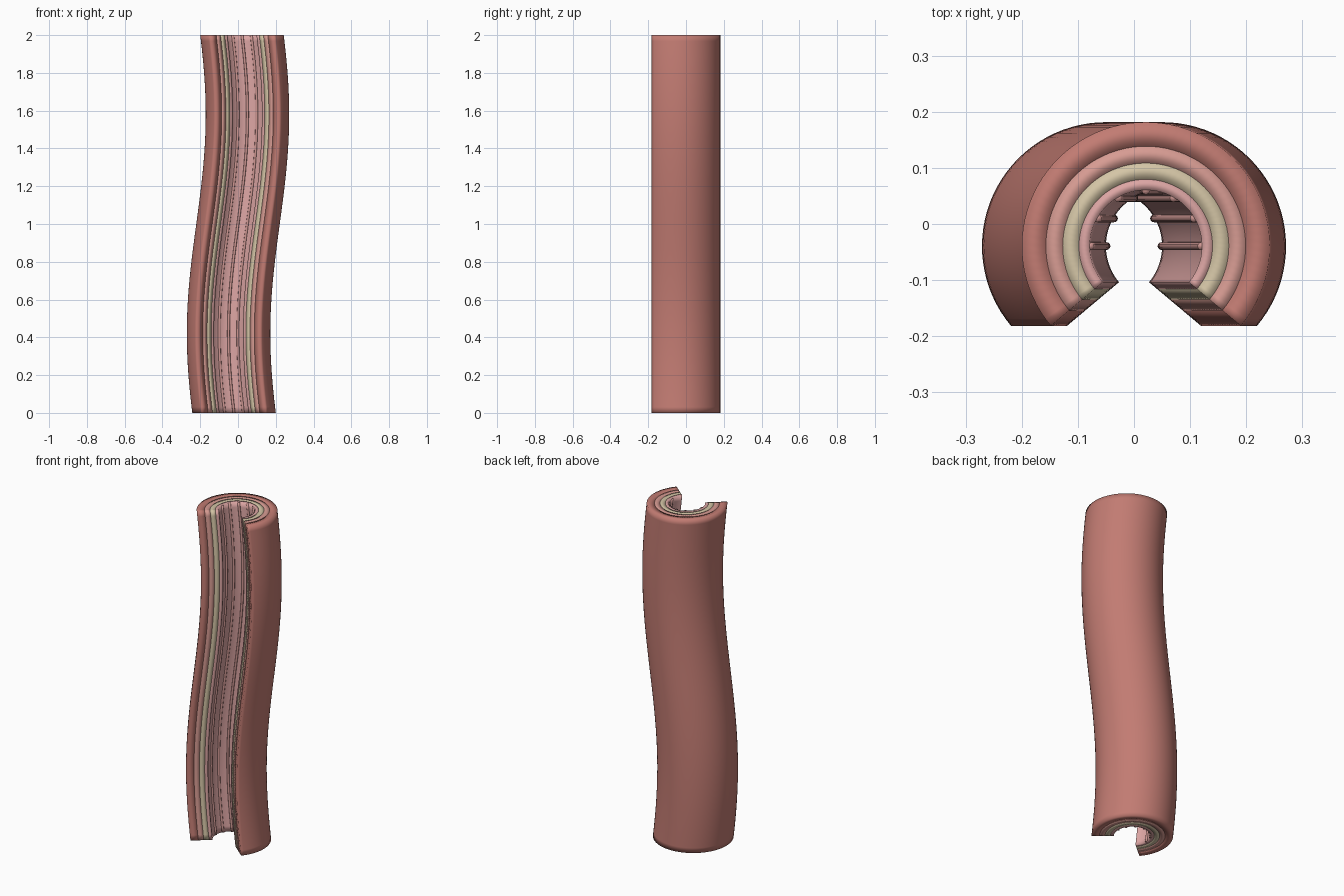
import bpy, bmesh
from math import sin, cos, pi, radians

if "Cube" in bpy.data.objects:
    bpy.data.objects.remove(bpy.data.objects["Cube"])

HEIGHT, ROWS, ARC = 2.0, 64, 64
CUT = radians(50)        # half of the open wedge at the front
R_OUT = 0.221
CY = -R_OUT * (1 - cos(CUT)) / 2


def sway(z):
    """Sideways S-bend of the centre line."""
    return 0.05 * sin(pi / 2 * (z - HEIGHT / 2) / 0.58)


def material(name, rgb):
    m = bpy.data.materials.new(name)
    m.diffuse_color = (*rgb, 1)
    m.use_nodes = True
    m.node_tree.nodes["Principled BSDF"].inputs["Base Color"].default_value = m.diffuse_color
    return m


def sweep(name, profile, mat, z0=0.0, z1=HEIGHT):
    """Sweep a closed horizontal profile up the S-bend, capped with quads."""
    bm = bmesh.new()
    rows = []
    for k in range(ROWS + 1):
        z = z0 + (z1 - z0) * k / ROWS
        rows.append([bm.verts.new((x + sway(z), y + CY, z)) for x, y in profile])
    n = len(profile)
    for a, b in zip(rows, rows[1:]):
        for i in range(n):
            j = (i + 1) % n
            bm.faces.new((a[i], a[j], b[j], b[i]))
    for ring in (rows[0], rows[-1]):
        for i in range(n // 2 - 1):
            bm.faces.new((ring[i], ring[i + 1], ring[n - 2 - i], ring[n - 1 - i]))
    bmesh.ops.recalc_face_normals(bm, faces=bm.faces)
    for f in bm.faces:
        f.smooth = True
    me = bpy.data.meshes.new(name)
    bm.to_mesh(me)
    bm.free()
    me.materials.append(mat)
    ob = bpy.data.objects.new(name, me)
    bpy.context.collection.objects.link(ob)
    return ob


def arc(r):
    """Arc around the centre, open towards -y."""
    start, span = -pi / 2 + CUT, 2 * pi - 2 * CUT
    return [(r * cos(start + span * i / ARC), r * sin(start + span * i / ARC))
            for i in range(ARC + 1)]


# Concentric wall layers
layers = [
    ("outer_layer", R_OUT, 0.178, (0.54, 0.20, 0.17)),
    ("middle_layer", 0.178, 0.148, (0.68, 0.33, 0.29)),
    ("elastic_layer", 0.148, 0.119, (0.66, 0.56, 0.38)),
    ("inner_lining", 0.119, 0.100, (0.72, 0.38, 0.37)),
]
for name, ro, ri, rgb in layers:
    sweep(name, arc(ro) + arc(ri)[::-1], material(name, rgb))

# Thin lengthwise ridges on the lining
ridge_mat = material("ridge", (0.62, 0.31, 0.29))
for k in range(7):
    a = k * pi / 6
    cx, cy = 0.099 * cos(a), 0.099 * sin(a)
    circle = [(cx + 0.007 * cos(2 * pi * i / 12), cy + 0.007 * sin(2 * pi * i / 12))
              for i in range(12)]
    sweep(f"lining_ridge_{k + 1}", circle, ridge_mat)
